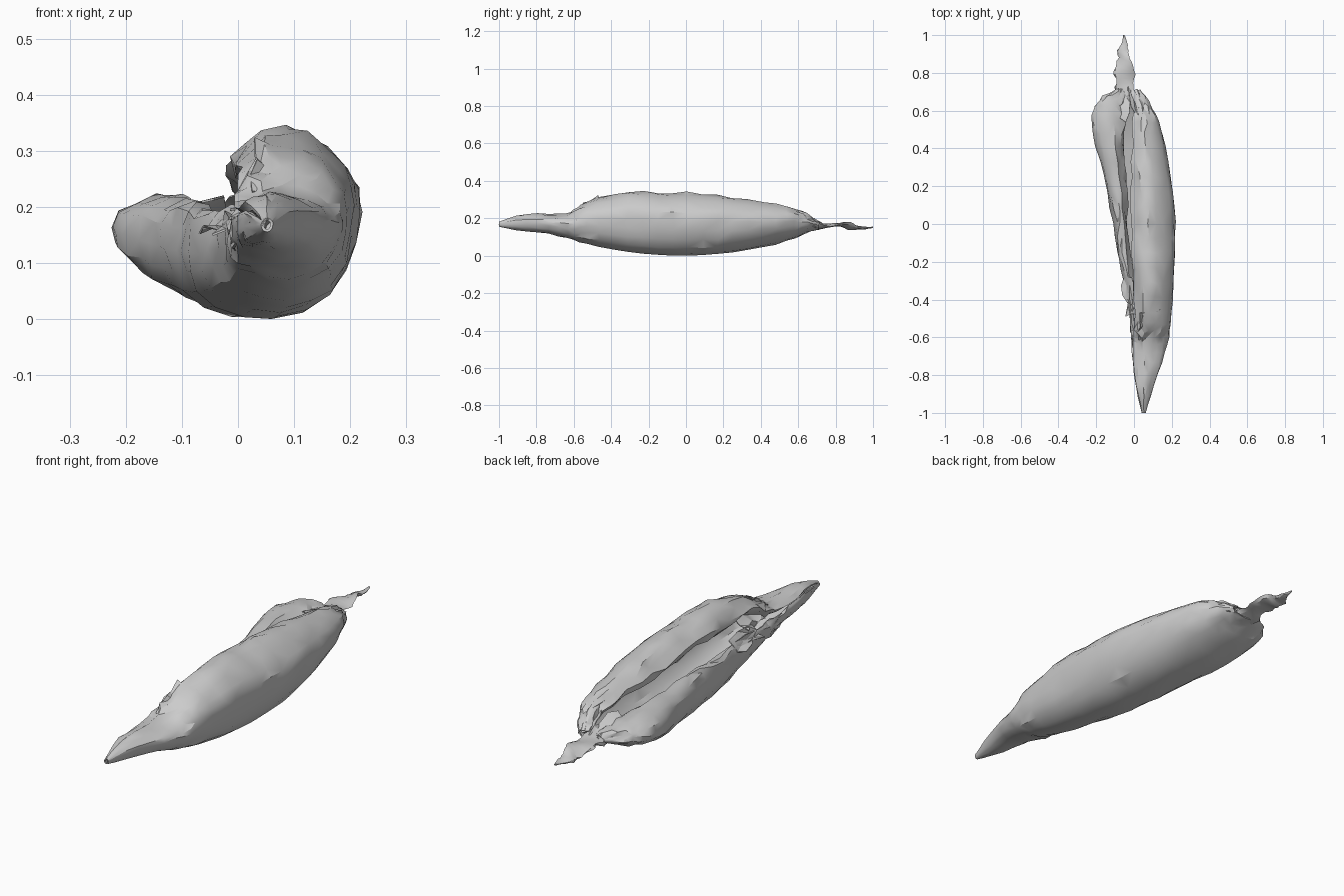
import bpy, bmesh, math, random
from mathutils import Vector

if "Cube" in bpy.data.objects:
    bpy.data.objects.remove(bpy.data.objects["Cube"])

random.seed(7)


def spline(keys, t):
    """Catmull-Rom through equal-length tuples, t in 0..len-1."""
    i = min(int(t), len(keys) - 2)
    f = t - i
    a, b, c, d = (keys[max(0, min(len(keys) - 1, i + k))] for k in (-1, 0, 1, 2))
    return [0.5 * (2 * q + (r - p) * f + (2 * p - 5 * q + 4 * r - s) * f * f
                   + (3 * q - p - 3 * r + s) * f ** 3) for p, q, r, s in zip(a, b, c, d)]


def loft(name, rings, thickness, cyclic=False):
    bm = bmesh.new()
    grid = [[bm.verts.new(p) for p in ring] for ring in rings]
    n = len(grid[0])
    for a, b in zip(grid, grid[1:]):
        for j in range(n if cyclic else n - 1):
            k = (j + 1) % n
            bm.faces.new((a[j], a[k], b[k], b[j]))
    if cyclic:
        bm.faces.new(grid[0][::-1])
        bm.faces.new(grid[-1])
    else:
        bmesh.ops.triangulate(bm, faces=bm.faces[:])
    bmesh.ops.recalc_face_normals(bm, faces=bm.faces[:])
    mesh = bpy.data.meshes.new(name)
    bm.to_mesh(mesh)
    bm.free()
    ob = bpy.data.objects.new(name, mesh)
    bpy.context.collection.objects.link(ob)
    bpy.ops.object.select_all(action='DESELECT')
    ob.select_set(True)
    bpy.context.view_layer.objects.active = ob
    if thickness:
        mod = ob.modifiers.new("thickness", 'SOLIDIFY')
        mod.thickness = thickness
        mod.offset = 0
        bpy.ops.object.modifier_apply(modifier=mod.name)
    bpy.ops.object.shade_smooth_by_angle(angle=math.radians(28))
    return ob


# Stations along the husk: y, left x, right x, bottom z, left roll z, right roll z, slit x
stations = [
    (-1.00, .044, .060, .158, .172, .178, .047),
    (-.88, .015, .095, .135, .190, .218, .022),
    (-.73, -.003, .145, .120, .185, .220, .006),
    (-.61, -.010, .178, .088, .175, .232, .002),
    (-.53, -.015, .192, .066, .175, .290, .008),
    (-.35, -.040, .207, .030, .188, .337, .002),
    (-.15, -.085, .215, .006, .198, .338, -.008),
    (.05, -.115, .214, .002, .205, .332, -.010),
    (.25, -.158, .194, .020, .212, .308, -.010),
    (.45, -.208, .155, .055, .220, .278, -.005),
    (.58, -.220, .112, .095, .214, .252, .005),
    (.66, -.180, .070, .130, .200, .212, .000),
    (.71, -.095, .030, .142, .175, .182, -.025),
]


def section(s):
    """Curled C profile: left lip, round the belly, to the overhanging right lip."""
    y, xl, xr, zb, zl, zr, xg = s
    w, hl, hr, gl, gr = xr - xl, zl - zb, zr - zb, xg - xl, xr - xg
    return [
        (xl + .62 * gl, zl - .52 * hl), (xg - .22 * gl, zl - .32 * hl),
        (xl + .62 * gl, zl - .09 * hl), (xl + .36 * gl, zl),
        (xl + .10 * gl, zl - .14 * hl), (xl, zb + .55 * hl),
        (xl + .07 * w, zb + .26 * hl), (xl + .27 * w, zb + .06 * hl),
        (xl + .54 * w, zb), (xl + .81 * w, zb + .11 * hr),
        (xr - .05 * w, zb + .32 * hr), (xr, zb + .58 * hr),
        (xr - .08 * gr, zb + .76 * hr), (xg + .66 * gr, zb + .92 * hr),
        (xg + .38 * gr, zr), (xg + .15 * gr, zb + .93 * hr),
        (xg - .03 * gr, zb + .80 * hr), (xg + .20 * gr, zb + .67 * hr),
    ]


# Husk shell, wrinkled by seeded jitter that is stronger near the lips
rings = []
N, M = 31, 29
for i in range(N):
    s = spline(stations, i / (N - 1) * (len(stations) - 1))
    prof = section(s)
    size = min(1, (s[2] - s[1]) / .2)
    ring = []
    for j in range(M):
        x, z = spline(prof, j / (M - 1) * (len(prof) - 1))
        edge = abs(j / (M - 1) - .5) * 2
        amp = size * (.0035 + .0075 * edge ** 2)
        fold = size * .005 * math.sin(i * 1.3 + j * .7) * edge
        ring.append(Vector((x + random.uniform(-amp, amp) + fold * .6,
                            s[0] + random.uniform(-amp, amp) * 1.5,
                            max(.003, z + random.uniform(-amp, amp) + fold * .6))))
    rings.append(ring)
loft("husk_shell", rings, .005)

# Twisted dry stalk at the back: x, y, z, half width, half thickness, twist
stalk = [
    (-.040, .63, .165, .050, .028, 0), (-.050, .70, .160, .052, .018, .3),
    (-.052, .77, .162, .055, .010, -.1), (-.050, .83, .165, .058, .009, .15),
    (-.055, .88, .158, .034, .011, .6), (-.060, .92, .150, .032, .009, .2),
    (-.050, .96, .148, .014, .006, .3), (-.054, 1.00, .152, .004, .004, 0),
]
rings = []
for i in range(22):
    x, y, z, a, b, tw = spline(stalk, i / 21 * (len(stalk) - 1))
    ring = []
    for k in range(7):
        t = k * math.tau / 7
        r = random.uniform(.8, 1.15)
        u, v = a * r * math.cos(t), b * r * math.sin(t)
        ring.append((x + u * math.cos(tw) - v * math.sin(tw), y,
                     z + u * math.sin(tw) + v * math.cos(tw)))
    rings.append(ring)
loft("dry_stalk", rings, 0, True)


# Crumpled torn flaps where the rolls end
def flap(name, start, end, width):
    a, b, w = Vector(start), Vector(end), Vector(width)
    rings = []
    for i in range(5):
        c = a.lerp(b, i / 4)
        rings.append([c + w * (j / 3 - .5) + Vector([random.uniform(-.012, .012) for _ in range(3)])
                      for j in range(4)])
    loft(name, rings, .004)


flap("front_flap_upper", (.08, -.60, .22), (.09, -.46, .30), (.11, .03, -.03))
flap("front_flap_lower", (.04, -.57, .20), (.03, -.42, .22), (.07, 0, .05))
flap("front_flap_left", (-.01, -.48, .17), (-.04, -.28, .18), (.05, 0, .04))
flap("back_flap_right", (.04, .55, .22), (.01, .70, .17), (.06, 0, -.03))
flap("back_flap_left", (-.08, .55, .20), (-.06, .72, .17), (.08, 0, .03))
